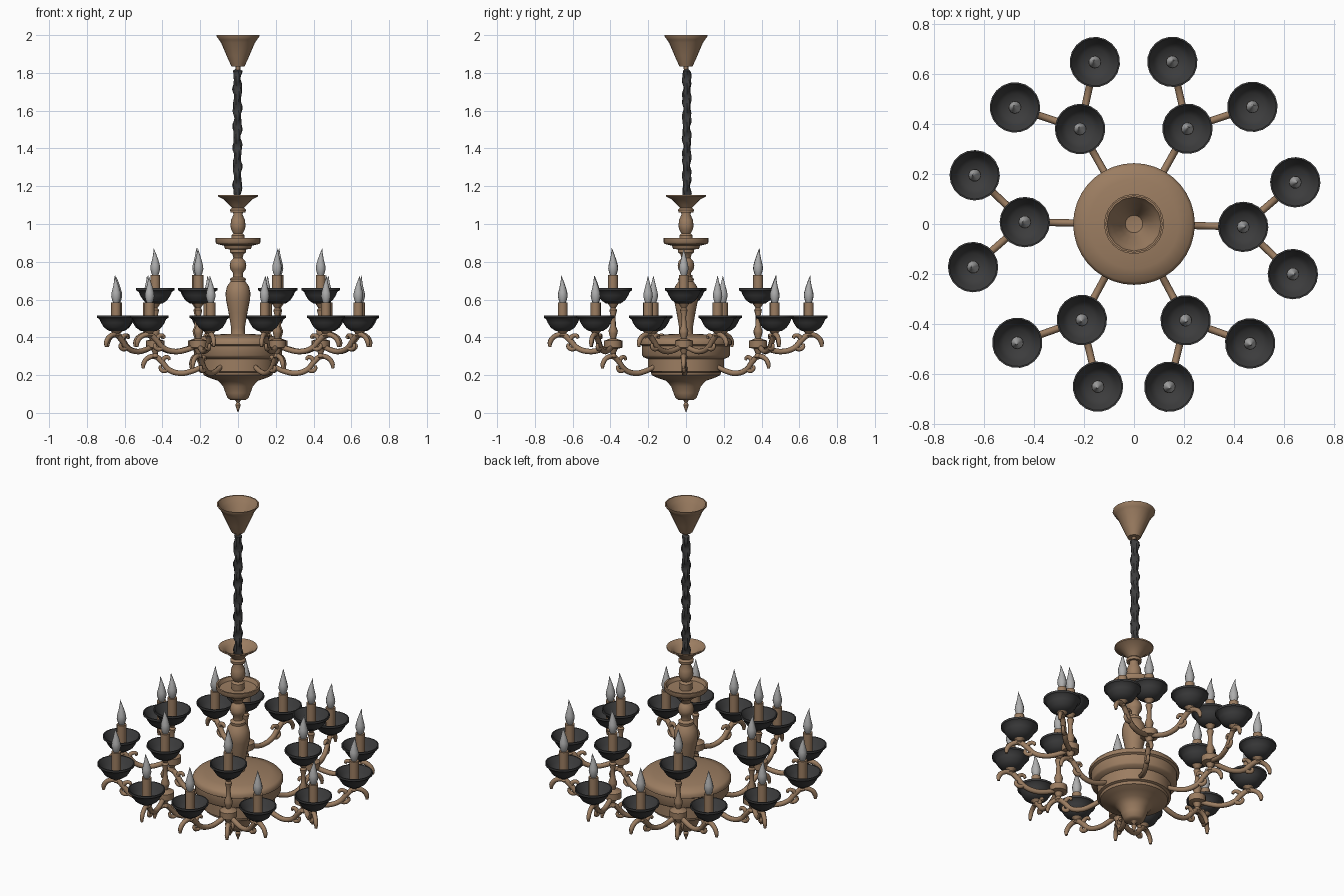
import bpy, bmesh, math
from mathutils import Matrix, Vector

cube = bpy.data.objects.get("Cube")
if cube:
    bpy.data.objects.remove(cube, do_unlink=True)


def material(name, rgb):
    m = bpy.data.materials.new(name)
    m.use_nodes = True
    m.diffuse_color = (*rgb, 1)
    m.node_tree.nodes["Principled BSDF"].inputs["Base Color"].default_value = (*rgb, 1)
    return m


bronze = material("aged bronze", (0.33, 0.205, 0.12))
black = material("matte black", (0.045, 0.045, 0.046))
glass = material("frosted glass", (0.42, 0.42, 0.42))


def place(name, mesh, matrix=Matrix()):
    ob = bpy.data.objects.new(name, mesh)
    ob.matrix_world = matrix
    bpy.context.scene.collection.objects.link(ob)
    return ob


def finish(bm, name, mat, angle=40):
    bmesh.ops.recalc_face_normals(bm, faces=bm.faces)
    me = bpy.data.meshes.new(name)
    bm.to_mesh(me)
    bm.free()
    me.materials.append(mat)
    me.shade_smooth()
    me.set_sharp_from_angle(angle=math.radians(angle))
    return me


def skin(rings, name, mat, angle=40):
    """Join rings of points into a capped skin."""
    bm = bmesh.new()
    loops = [[bm.verts.new(p) for p in ring] for ring in rings]
    n = len(loops[0])
    for a, b in zip(loops, loops[1:]):
        for i in range(n):
            j = (i + 1) % n
            bm.faces.new((a[i], a[j], b[j], b[i]))
    bm.faces.new(loops[0][::-1])
    bm.faces.new(loops[-1])
    bmesh.ops.remove_doubles(bm, verts=bm.verts, dist=0.0002)
    return finish(bm, name, mat, angle)


def lathe(name, profile, mat, sides=16):
    turns = [2 * math.pi * i / sides for i in range(sides)]
    return skin([[(r * math.cos(t), r * math.sin(t), z) for t in turns]
                 for r, z in profile], name, mat)


def tube(name, paths, depth):
    """Tapered tubes in the xz plane; each point is x, z, thickness."""
    cu = bpy.data.curves.new(name, 'CURVE')
    cu.dimensions = '3D'
    cu.bevel_depth, cu.bevel_resolution, cu.resolution_u = depth, 2, 5
    cu.use_fill_caps = True
    for path in paths:
        sp = cu.splines.new('BEZIER')
        sp.bezier_points.add(len(path) - 1)
        for p, (x, z, r) in zip(sp.bezier_points, path):
            p.co = (x, 0, z)
            p.radius = r
            p.handle_left_type = p.handle_right_type = 'AUTO'
    ob = place(name, cu)
    bpy.context.view_layer.update()
    me = bpy.data.meshes.new_from_object(ob.evaluated_get(bpy.context.evaluated_depsgraph_get()))
    bpy.data.objects.remove(ob)
    me.materials.clear()
    me.materials.append(bronze)
    me.shade_smooth()
    return me


# Ceiling canopy, an open cup with a hook neck
place("ceiling_canopy", lathe("canopy", [
    (0.008, 1.80), (0.012, 1.82), (0.012, 1.835), (0.035, 1.835), (0.042, 1.85), (0.06, 1.89),
    (0.09, 1.96), (0.1, 1.975), (0.115, 1.995), (0.115, 2.0), (0.108, 2.0), (0.094, 1.975),
    (0.084, 1.96), (0.055, 1.89), (0.035, 1.85), (0, 1.845)], bronze, 16))

# Hanging chain in a twisted sleeve
rings = []
for k in range(81):
    z = 1.10 + 0.72 * k / 80
    ring = []
    for i in range(10):
        t = 2 * math.pi * i / 10
        r = 0.022 + 0.004 * math.cos(2 * t - k * 0.55) + 0.002 * math.sin(k * 0.9 + t)
        if k in (0, 80):
            r *= 0.5
        ring.append((r * math.cos(t) - 0.003, r * math.sin(t) + 0.004, z))
    rings.append(ring)
place("chain_sleeve", skin(rings, "chain_sleeve", black, 25))

# Turned central column
place("top_cup", lathe("top_cup", [
    (0.02, 1.06), (0.04, 1.06), (0.042, 1.075), (0.032, 1.085), (0.045, 1.10), (0.075, 1.13),
    (0.105, 1.145), (0.105, 1.153), (0.098, 1.153), (0.07, 1.135), (0.038, 1.10), (0, 1.09)],
    bronze, 24))
place("upper_baluster", lathe("upper_baluster", [
    (0.035, 0.88), (0.035, 0.94), (0.024, 0.95), (0.036, 0.97), (0.04, 0.99), (0.037, 1.02),
    (0.024, 1.05), (0.028, 1.07)], bronze))
place("column_dish", lathe("column_dish", [
    (0.035, 0.865), (0.068, 0.868), (0.075, 0.885), (0.113, 0.895), (0.12, 0.905), (0.12, 0.925),
    (0.11, 0.925), (0.1, 0.905), (0, 0.9)], bronze, 24))
place("column_vase", lathe("column_vase", [
    (0.045, 0.40), (0.036, 0.42), (0.036, 0.45), (0.05, 0.53), (0.064, 0.60), (0.066, 0.635),
    (0.058, 0.67), (0.04, 0.695), (0.042, 0.71), (0.026, 0.72), (0.026, 0.74), (0.04, 0.76),
    (0.044, 0.78), (0.038, 0.805), (0.024, 0.82), (0.03, 0.84), (0.042, 0.85), (0.042, 0.87)],
    bronze, 20))

# Drum body with domed lid and lower boss
place("drum_body", lathe("drum_body", [
    (0.04, 0.068), (0.055, 0.078), (0.066, 0.105), (0.078, 0.14), (0.105, 0.17), (0.15, 0.185),
    (0.182, 0.2), (0.186, 0.215), (0.2, 0.22), (0.2, 0.285), (0.225, 0.295), (0.232, 0.305),
    (0.232, 0.355), (0.244, 0.362), (0.244, 0.38), (0.232, 0.395), (0.18, 0.408), (0.1, 0.416),
    (0, 0.42)], bronze, 36))
place("bottom_finial", lathe("bottom_finial", [
    (0, 0), (0.008, 0.022), (0.015, 0.042), (0.008, 0.055), (0.012, 0.064), (0.03, 0.075)],
    bronze, 10))

# Shared meshes for the lights
dish = lathe("drip_dish", [
    (0.015, 0), (0.04, 0.003), (0.064, 0.02), (0.08, 0.045), (0.088, 0.064), (0.101, 0.072),
    (0.101, 0.084), (0.095, 0.084), (0.075, 0.05), (0.055, 0.027), (0, 0.018)], black, 20)
candle = lathe("candle_tube", [(0.026, 0.015), (0.026, 0.152), (0.015, 0.152)], bronze, 12)
flame_profile = [(0.015, 0.15), (0.02, 0.162), (0.026, 0.185), (0.024, 0.205), (0.016, 0.235),
                 (0.009, 0.26), (0.004, 0.28), (0, 0.296)]
flame = lathe("flame_bulb", flame_profile, glass, 10)
for v in flame.vertices:
    v.co.x += max(0, v.co.z - 0.22) ** 2 * 1.6
socket = lathe("arm_socket", [(0.012, -0.03), (0.02, -0.022), (0.013, -0.014), (0.03, 0.004)],
               bronze, 12)

# Baluster stand carrying each inner light
stand = lathe("stand", [
    (0.008, 0.285), (0.02, 0.295), (0.013, 0.315), (0.024, 0.34), (0.048, 0.345), (0.048, 0.382),
    (0.03, 0.388), (0.014, 0.395), (0.022, 0.42), (0.024, 0.435), (0.014, 0.46), (0.012, 0.51),
    (0.02, 0.545), (0.012, 0.555), (0.03, 0.582)], bronze, 12)

# Scrolling arm: sagging sweep, rolled crest and curled leaves
scroll = [
    [(0, 0.035, 0.9), (0.06, 0.01, 1), (0.12, 0, 1), (0.18, 0.02, 1), (0.215, 0.06, 1),
     (0.25, 0.088, 1), (0.29, 0.08, 0.9), (0.312, 0.05, 0.85), (0.314, 0.025, 0.5)],
    [(0.185, 0.02, 0.9), (0.205, 0.012, 0.8), (0.222, 0.024, 0.7), (0.222, 0.042, 0.5)],
    [(0.215, 0.062, 0.9), (0.2, 0.082, 0.8), (0.182, 0.084, 0.7), (0.174, 0.07, 0.5)]]
arm = tube("scroll_arm", scroll, 0.0145)


def light(name, matrix):
    place(name + "_drip_dish", dish, matrix)
    place(name + "_candle", candle, matrix)
    place(name + "_flame", flame, matrix)


HUB, OUTER, SPREAD, HUB_R = 0.438, 0.668, math.radians(16), 0.438
for n, deg in enumerate((-1.5, 60.7, 119.6, 179, 241.5, 298.2), 1):
    turn = Matrix.Rotation(math.radians(deg), 4, 'Z')
    place(f"main_arm_{n}", arm, turn @ Matrix.Translation((0.188, 0, 0.21)))
    hub = turn @ Matrix.Translation((HUB, 0, 0))
    place(f"stand_{n}", stand, hub)
    light(f"inner_{n}", hub @ Matrix.Translation((0, 0, 0.577)))
    # Two branches fork from each stand
    for side, sign in (("left", 1), ("right", -1)):
        end = Vector((OUTER * math.cos(SPREAD), sign * OUTER * math.sin(SPREAD), 0))
        run = end - Vector((HUB, 0, 0))
        heading = Matrix.Rotation(math.atan2(run.y, run.x), 4, 'Z')
        stretch = Matrix.Diagonal((run.length / 0.25, 1, 1, 1))
        place(f"branch_{side}_{n}", arm,
              hub @ Matrix.Translation((0, 0, 0.325)) @ heading @ stretch)
        spot = turn @ Matrix.Translation(end + Vector((0, 0, 0.432)))
        place(f"socket_{side}_{n}", socket, spot)
        light(f"outer_{side}_{n}", spot)
